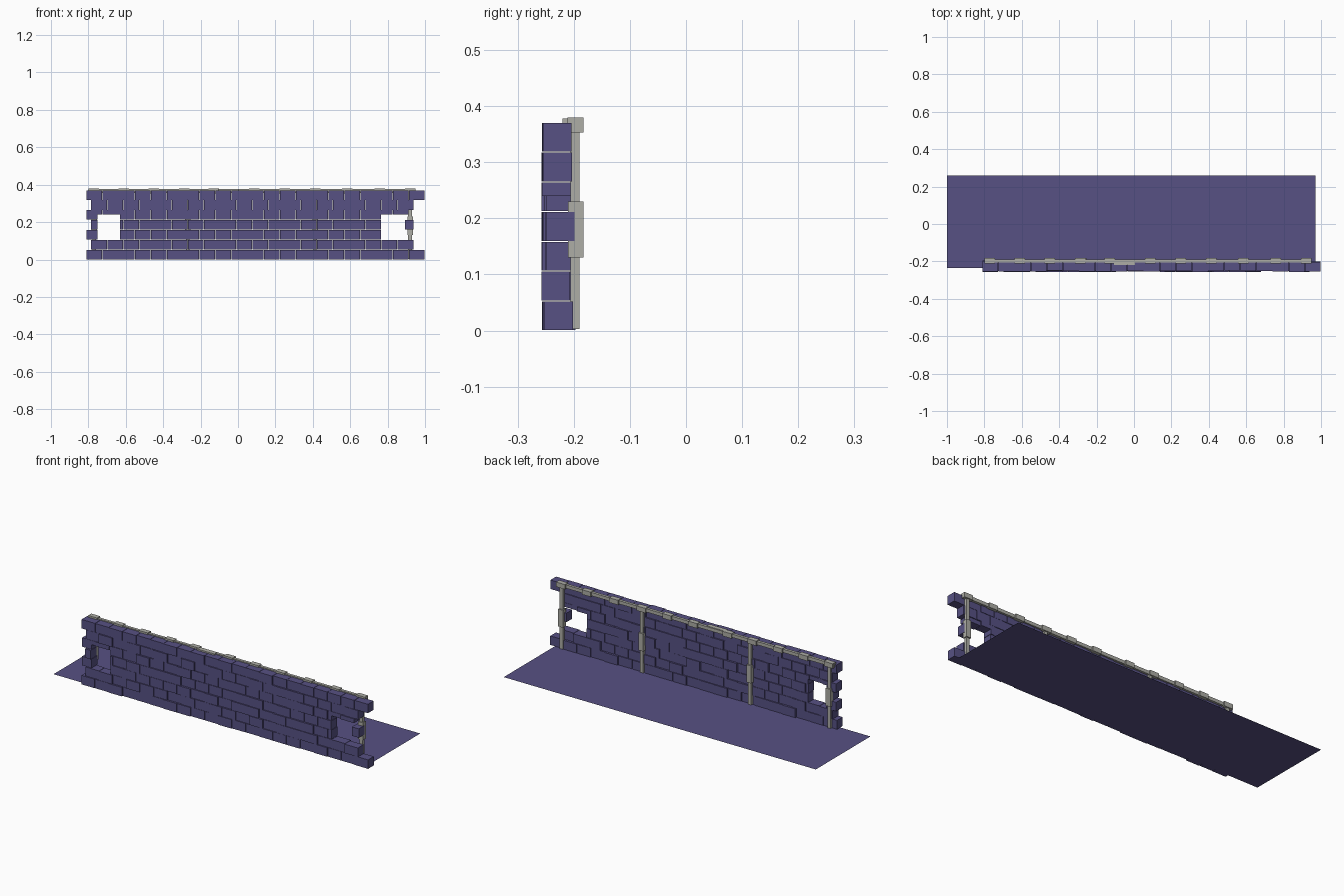
import bpy, bmesh, random
from mathutils import Matrix, Vector

if "Cube" in bpy.data.objects:
    bpy.data.objects.remove(bpy.data.objects["Cube"])

random.seed(4)


def material(name, rgb):
    m = bpy.data.materials.new(name)
    m.diffuse_color = (*rgb, 1)
    m.use_nodes = True
    m.node_tree.nodes["Principled BSDF"].inputs["Base Color"].default_value = m.diffuse_color
    return m


purple = material("purple_stone", (0.095, 0.083, 0.23))
pale = material("pale_trim", (0.42, 0.42, 0.38))


def box(bm, x0, x1, y0, y1, z0, z1):
    c = Vector(((x0 + x1) / 2, (y0 + y1) / 2, (z0 + z1) / 2))
    s = Matrix.Diagonal((x1 - x0, y1 - y0, z1 - z0, 1))
    bmesh.ops.create_cube(bm, size=1, matrix=Matrix.Translation(c) @ s)


def finish(bm, name, mat):
    me = bpy.data.meshes.new(name)
    bm.to_mesh(me)
    bm.free()
    me.materials.append(mat)
    ob = bpy.data.objects.new(name, me)
    bpy.context.collection.objects.link(ob)


# floor sheet
bm = bmesh.new()
bmesh.ops.create_grid(bm, x_segments=1, y_segments=1, size=0.5,
                      matrix=Matrix.Translation((-0.015, 0.0115, 0)) @ Matrix.Diagonal((1.97, 0.493, 1, 1)))
finish(bm, "floor", purple)

# brick wall: seven staggered courses with two window openings
BRICK, COURSE = 0.0862, 0.053
WINDOWS = [(-0.75, -0.63), (0.765, 0.893)]
SILL, HEAD = 0.107, 0.24
bm = bmesh.new()
for row in range(7):
    start = -0.785 if row % 2 else -0.81
    count = 21 if row in (0, 6) else 20
    z0, z1 = row * COURSE + 0.001, row * COURSE + 0.052
    for k in range(count):
        a = start + k * BRICK
        b = a + BRICK - 0.002
        front = -0.2575 + random.uniform(0, 0.009)
        back = front + 0.051 + random.uniform(-0.001, 0.002)
        cuts = [c for w in WINDOWS for c in w if a < c < b] if 2 <= row <= 4 else []
        edges = [a, *cuts, b]
        for p, q in zip(edges, edges[1:]):
            mid = (p + q) / 2
            opening = 2 <= row <= 4 and any(l < mid < r for l, r in WINDOWS)
            if opening and row < 4:
                continue
            if row == 2 and p > 0.88:
                continue
            box(bm, p, q, front, back, HEAD if opening or (row == 4 and p > 0.88) else z0, z1)
finish(bm, "brick_wall", purple)

# top rail with evenly spaced collars
bm = bmesh.new()
box(bm, -0.80, 0.945, -0.206, -0.19, 0.357, 0.376)
finish(bm, "top_rail", pale)
bm = bmesh.new()
for x in (-0.77, -0.61, -0.45, -0.287, -0.13, 0.086, 0.25, 0.412, 0.585, 0.758, 0.92):
    box(bm, x - 0.028, x + 0.028, -0.211, -0.183, 0.353, 0.38)
finish(bm, "rail_collars", pale)
bm = bmesh.new()
box(bm, -0.107, 0.005, -0.22, -0.194, 0.356, 0.378)
finish(bm, "rail_splice", pale)

# posts behind the wall, each with a thicker middle sleeve
for i, x in enumerate((-0.769, -0.268, 0.413, 0.92)):
    bm = bmesh.new()
    box(bm, x - 0.01, x + 0.01, -0.206, -0.19, 0.003, 0.36)
    box(bm, x - 0.015, x + 0.015, -0.21, -0.183, 0.13, 0.23)
    finish(bm, f"post_{i + 1}", pale)
